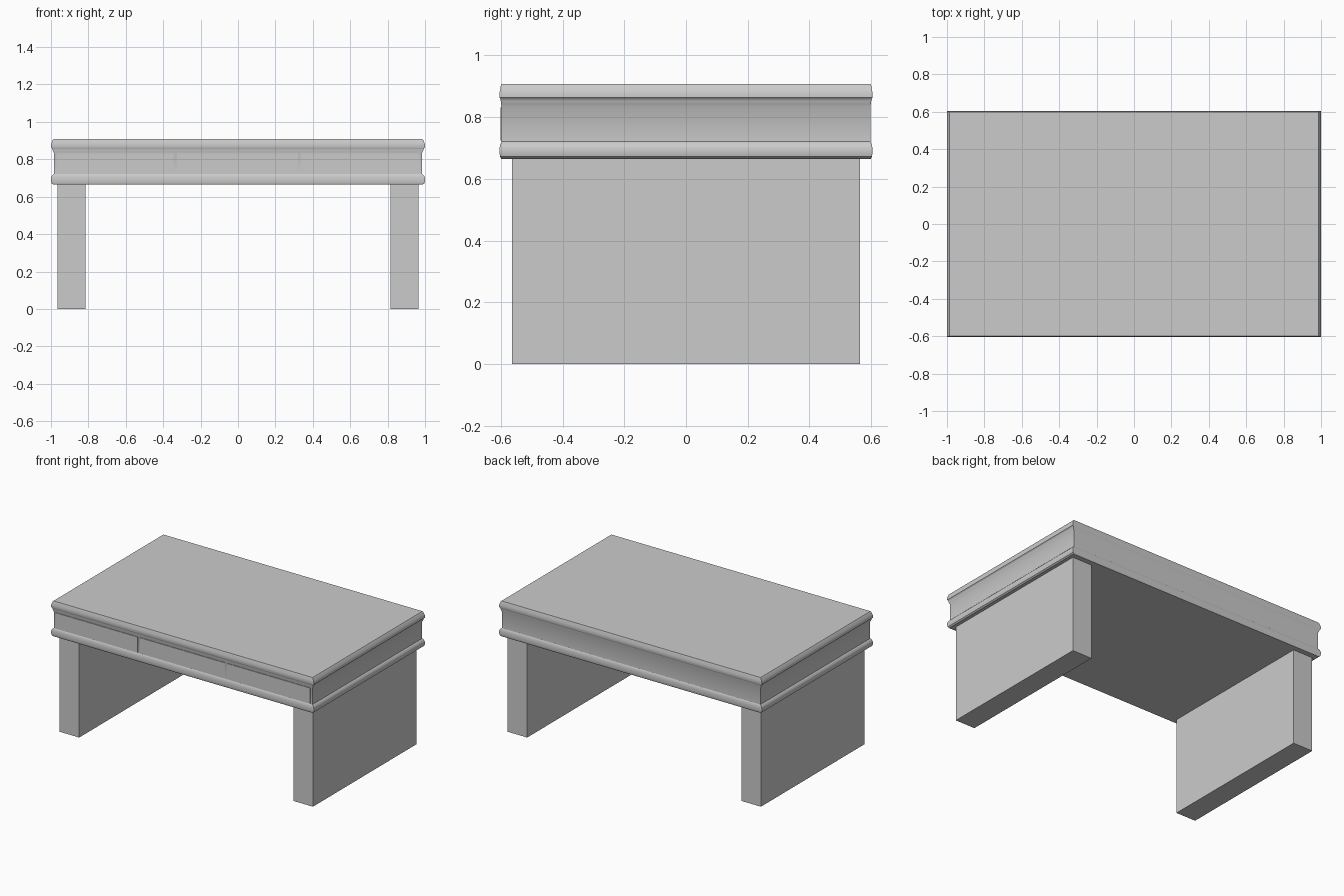
import bpy, bmesh

if "Cube" in bpy.data.objects:
    bpy.data.objects.remove(bpy.data.objects["Cube"])


def finish(name, bm, smooth=False):
    bmesh.ops.recalc_face_normals(bm, faces=bm.faces)
    me = bpy.data.meshes.new(name)
    bm.to_mesh(me)
    bm.free()
    ob = bpy.data.objects.new(name, me)
    bpy.context.collection.objects.link(ob)
    if smooth:
        bpy.ops.object.select_all(action='DESELECT')
        ob.select_set(True)
        bpy.context.view_layer.objects.active = ob
        bpy.ops.object.shade_smooth_by_angle(angle=0.6)
    return ob


def box(name, x0, x1, y0, y1, z0, z1):
    bm = bmesh.new()
    bmesh.ops.create_cube(bm, size=1)
    for v in bm.verts:
        v.co.x = x1 if v.co.x > 0 else x0
        v.co.y = y1 if v.co.y > 0 else y0
        v.co.z = z1 if v.co.z > 0 else z0
    return finish(name, bm)


# Moulded desk body: rectangular rings, (inset fraction, height)
profile = [(0.8, 0.665), (0.2, 0.672), (0.0, 0.683), (0.0, 0.700),
           (0.3, 0.711), (0.8, 0.719), (1.0, 0.721), (1.0, 0.836),
           (0.75, 0.842), (0.55, 0.852), (0.4, 0.859), (0.0, 0.864),
           (0.0, 0.880), (0.15, 0.886), (0.6, 0.903), (0.9, 0.908)]
bm = bmesh.new()
rings = []
for inset, z in profile:
    hx, hy = 1.0 - 0.015 * inset, 0.604 - 0.007 * inset
    rings.append([bm.verts.new((sx * hx, sy * hy, z))
                  for sx, sy in ((-1, -1), (1, -1), (1, 1), (-1, 1))])
for a, b in zip(rings, rings[1:]):
    for i in range(4):
        j = (i + 1) % 4
        bm.faces.new((a[i], a[j], b[j], b[i]))
bm.faces.new(rings[0])
bm.faces.new(rings[-1])
finish("desk_body", bm, smooth=True)

# Three slim drawer fronts
for name, x0, x1 in (("left_drawer", -0.97, -0.345),
                     ("middle_drawer", -0.325, 0.32),
                     ("right_drawer", 0.335, 0.97)):
    box(name, x0, x1, -0.601, -0.58, 0.724, 0.832)

# Slab legs
for name, s in (("left_leg", -1), ("right_leg", 1)):
    xa, xb = sorted((s * 0.815, s * 0.965))
    box(name, xa, xb, -0.563, 0.563, 0.0, 0.67)
